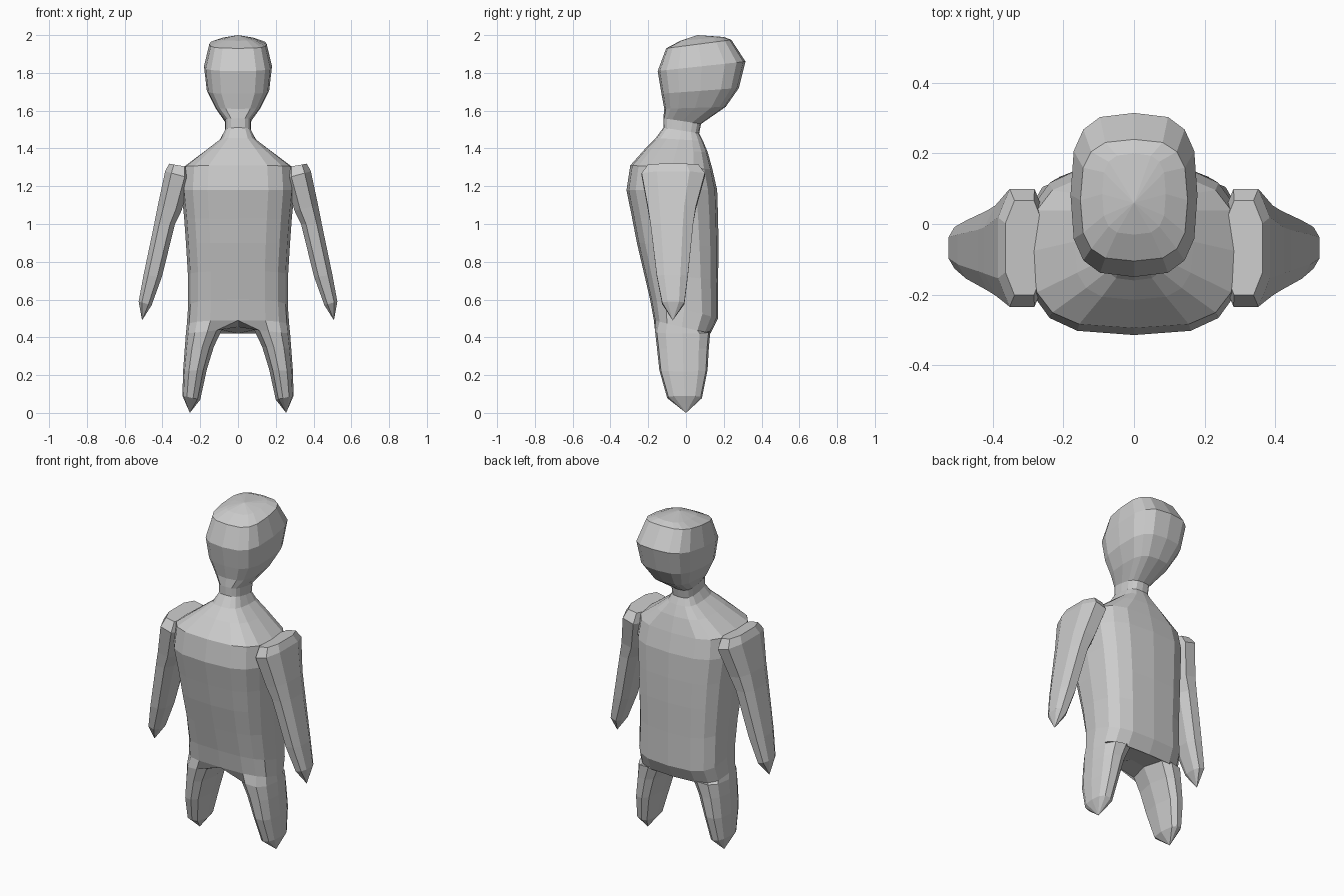
import bpy, bmesh, math
from mathutils import Vector

if "Cube" in bpy.data.objects:
    bpy.data.objects.remove(bpy.data.objects["Cube"])

grey = bpy.data.materials.new("plain grey")
grey.diffuse_color = (0.6, 0.6, 0.6, 1)
grey.use_nodes = True
grey.node_tree.nodes["Principled BSDF"].inputs["Base Color"].default_value = grey.diffuse_color


def soft(t, power):
    return math.copysign(abs(t) ** power, t)


def add_ring(bm, a, b, half, degrees, power=0.75):
    """Rounded cross-section: a to b is one axis, half is the other half-axis."""
    a, b, half = Vector(a), Vector(b), Vector(half)
    mid, u = (a + b) / 2, (b - a) / 2
    return [bm.verts.new(mid + u * soft(math.cos(math.radians(d)), power)
                         + half * soft(math.sin(math.radians(d)), power)) for d in degrees]


def bridge(bm, r1, r2):
    n = len(r1)
    for i in range(n):
        j = (i + 1) % n
        bm.faces.new((r1[i], r1[j], r2[j], r2[i]))


def fan(bm, ring, tip):
    v = bm.verts.new(tip)
    for i in range(len(ring)):
        bm.faces.new((ring[i], ring[(i + 1) % len(ring)], v))


def finish(bm, name):
    bmesh.ops.recalc_face_normals(bm, faces=bm.faces)
    mesh = bpy.data.meshes.new(name)
    bm.to_mesh(mesh)
    bm.free()
    mesh.materials.append(grey)
    obj = bpy.data.objects.new(name, mesh)
    bpy.context.collection.objects.link(obj)


# Torso, neck and head: front y, front z, back y, back z, half width
BODY = [
    (-.17, .49, .13, .42, .272),
    (-.19, .60, .17, .50, .265),
    (-.225, .75, .17, .70, .265),
    (-.26, .90, .172, .88, .275),
    (-.285, 1.03, .17, 1.03, .285),
    (-.315, 1.18, .165, 1.18, .30),
    (-.295, 1.31, .14, 1.29, .29),
    (-.215, 1.40, .115, 1.38, .17),
    (-.16, 1.455, .09, 1.44, .095),
    (-.12, 1.51, .07, 1.48, .07),
    (-.12, 1.56, .08, 1.53, .07),
    (-.115, 1.61, .21, 1.62, .12),
    (-.13, 1.69, .28, 1.72, .165),
    (-.15, 1.81, .315, 1.86, .18),
    (-.105, 1.93, .24, 1.975, .152),
    (-.03, 1.97, .20, 1.99, .09),
]
# Legs: inner x, inner z, outer x, outer z, front y, back y
LEG = [
    (.085, .44, .276, .42, -.165, .13),
    (.128, .35, .282, .34, -.155, .122),
    (.165, .23, .291, .22, -.142, .115),
    (.20, .07, .294, .09, -.10, .085),
]
# Arms, same columns
ARM = [
    (.255, 1.30, .368, 1.32, -.21, .075),
    (.245, 1.24, .39, 1.28, -.245, .11),
    (.295, 1.07, .428, 1.10, -.21, .06),
    (.33, 1.00, .447, 1.00, -.195, .045),
    (.40, .72, .503, .73, -.16, .015),
    (.455, .57, .528, .59, -.13, -.005),
]


def limb_ring(bm, row, side, degrees, power):
    xi, zi, xo, zo, yf, yb = row
    yc = (yf + yb) / 2
    return add_ring(bm, (side * xi, yc, zi), (side * xo, yc, zo),
                    (0, (yb - yf) / 2, 0), degrees, power)


bm = bmesh.new()
N = 16
around = [180 + 360 * k / N for k in range(N)]  # starts at the front centre
rings = [add_ring(bm, (0, yf, zf), (0, yb, zb), (-hw, 0, 0), around, 0.65)
         for yf, zf, yb, zb, hw in BODY]
for lower, upper in zip(rings, rings[1:]):
    bridge(bm, lower, upper)
fan(bm, rings[-1], (0, .06, 2.0))

# Legs split from the lowest torso ring at a shared crotch point
crotch = bm.verts.new((0, -.02, .455))
leg_angles = [-130 + 32.5 * j for j in range(9)] + [180]
for side in (1, -1):
    prev = [rings[0][(side * j) % N] for j in range(9)] + [crotch]
    # choose the half of the ring lying on this side
    if prev[4].co.x * side < 0:
        prev = [rings[0][(-side * j) % N] for j in range(9)] + [crotch]
    for row in LEG:
        ring = limb_ring(bm, row, side, leg_angles, 0.8)
        bridge(bm, prev, ring)
        prev = ring
    fan(bm, prev, (side * .255, 0, 0))
finish(bm, "body")

# Tapered arms
arm_angles = [22.5 + 45 * j for j in range(8)]
for side, name in ((1, "left_arm"), (-1, "right_arm")):
    bm = bmesh.new()
    prev = None
    for row in ARM:
        ring = limb_ring(bm, row, side, arm_angles, 0.75)
        if prev:
            bridge(bm, prev, ring)
        else:
            bm.faces.new(ring)
        prev = ring
    fan(bm, prev, (side * .508, -.07, .49))
    finish(bm, name)
